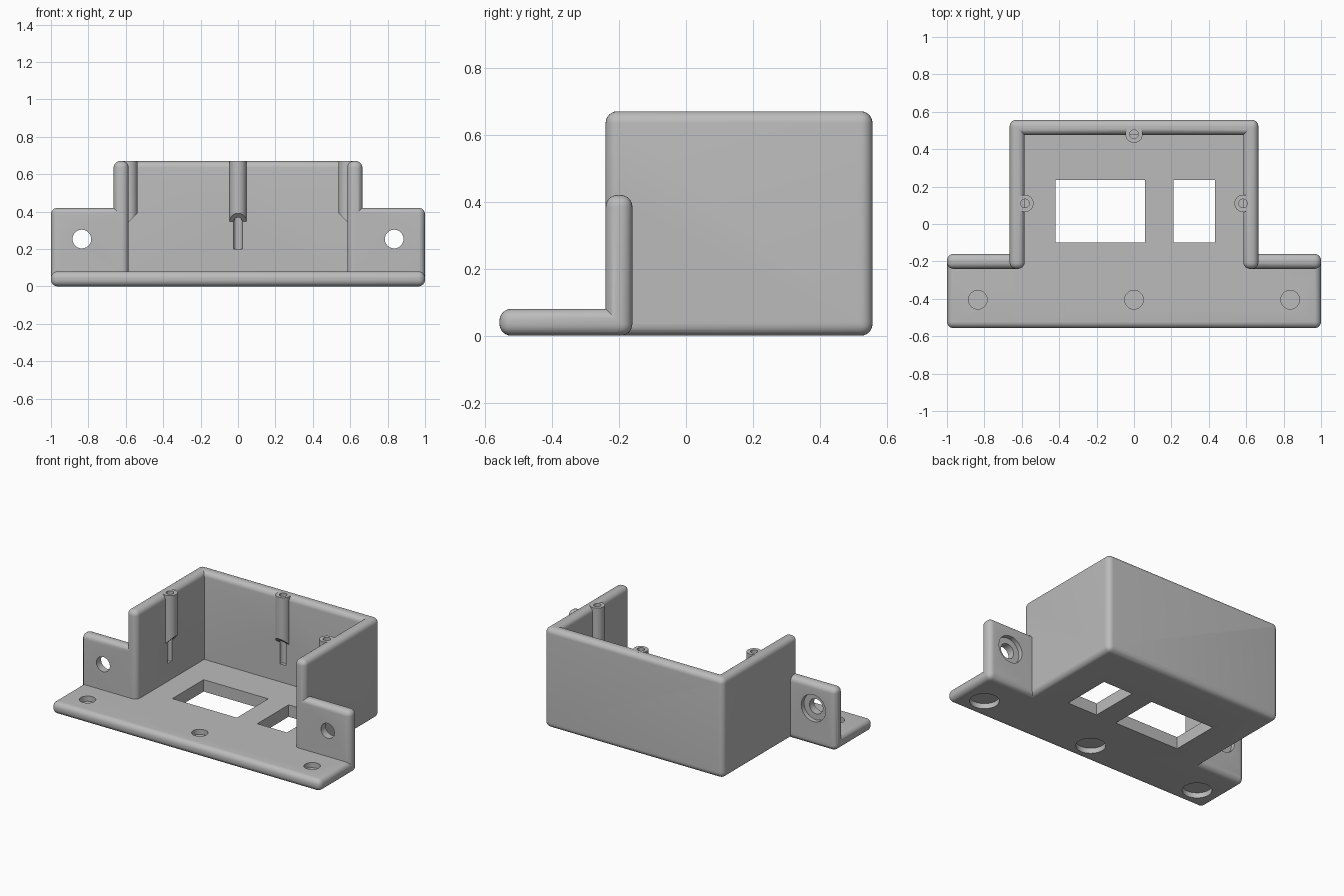
import bpy, bmesh, math
from mathutils import Matrix

if "Cube" in bpy.data.objects:
    bpy.data.objects.remove(bpy.data.objects["Cube"], do_unlink=True)

WALL, HEIGHT, ROUND = 0.08, 0.67, 0.035
BACK, SIDE, EAR_Y = 0.557, 0.665, -0.24

grey = bpy.data.materials.new("light grey plastic")
grey.use_nodes = True
grey.diffuse_color = (0.5, 0.5, 0.5, 1)
grey.node_tree.nodes["Principled BSDF"].inputs["Base Color"].default_value = (0.5, 0.5, 0.5, 1)


def finish(bm, name):
    mesh = bpy.data.meshes.new(name)
    bmesh.ops.recalc_face_normals(bm, faces=bm.faces)
    bm.to_mesh(mesh)
    bm.free()
    mesh.materials.append(grey)
    obj = bpy.data.objects.new(name, mesh)
    bpy.context.collection.objects.link(obj)
    return obj


def box(name, x, y, z, radius=ROUND):
    """Box between the given (low, high) ranges, with rounded edges."""
    bm = bmesh.new()
    bmesh.ops.create_cube(bm, size=1)
    for v in bm.verts:
        v.co = [r[0] if c < 0 else r[1] for c, r in zip(v.co, (x, y, z))]
    if radius:
        bmesh.ops.bevel(bm, geom=bm.edges[:], offset=radius, segments=6,
                        profile=0.5, affect='EDGES')
    return finish(bm, name)


def rod(name, x, y, low, high, radius, slant=(0, 0), along_y=False):
    """Cylinder along z (or y); slant tilts its lower end."""
    bm = bmesh.new()
    bmesh.ops.create_cone(bm, cap_ends=True, segments=40, radius1=radius,
                          radius2=radius, depth=1)
    for v in bm.verts:
        tilt = v.co.x * slant[0] + v.co.y * slant[1]
        v.co.z = high if v.co.z > 0 else low + tilt
    if along_y:
        bm.transform(Matrix.Rotation(-math.pi / 2, 4, 'X'))
        bm.transform(Matrix.Translation((x, 0, y)))
    else:
        bm.transform(Matrix.Translation((x, y, 0)))
    return finish(bm, name)


def combine(body, part, operation):
    """Merge a part into the body, or cut it away, then drop the helper."""
    mod = body.modifiers.new(part.name, 'BOOLEAN')
    mod.operation, mod.solver, mod.object = operation, 'MANIFOLD', part
    bpy.context.view_layer.objects.active = body
    bpy.ops.object.modifier_apply(modifier=mod.name)
    bpy.data.objects.remove(part, do_unlink=True)


# Floor and front mounting plate
body = box("bracket_tray", (-SIDE, SIDE), (-0.4, BACK), (0, WALL))
parts = [box("front_plate", (-1, 1), (-BACK, EAR_Y + WALL), (0, WALL)),
         box("back_wall", (-SIDE, SIDE), (BACK - WALL, BACK), (0, HEIGHT))]
cutters = []

# Side walls and upright ears
for s in (-1, 1):
    inner = s * (SIDE - WALL)
    parts.append(box("side_wall", sorted((inner, s * SIDE)), (EAR_Y, BACK), (0, HEIGHT)))
    parts.append(box("ear", sorted((inner, s)), (EAR_Y, EAR_Y + WALL), (0, 0.42)))
    # Ear screw hole with a counterbore at the back
    cutters.append(rod("ear_hole", s * 0.835, 0.253, -0.4, 0, 0.05, along_y=True))
    cutters.append(rod("ear_counterbore", s * 0.835, 0.253, -0.19, 0, 0.09, along_y=True))

# Screw posts with slanted undersides and pilot holes running down the wall
for x, y, slant in ((0, 0.48, (0, -1)), (-0.583, 0.11, (1, 0)), (0.583, 0.11, (-1, 0))):
    parts.append(rod("screw_post", x, y, 0.345, HEIGHT, 0.046, slant))
    cutters.append(rod("pilot_hole", x, y, 0.2, 0.8, 0.023))

# Floor holes: a pocket above and a wider recess below a thin web
for x in (-0.835, 0, 0.835):
    cutters.append(rod("floor_hole", x, -0.405, 0.045, 0.2, 0.05))
    cutters.append(rod("floor_recess", x, -0.405, -0.1, 0.035, 0.09))

# Rectangular floor openings
for x in ((-0.42, 0.06), (0.212, 0.433)):
    cutters.append(box("floor_opening", x, (-0.098, 0.235), (-0.1, 0.2), 0))

for p in parts:
    combine(body, p, 'UNION')
for c in cutters:
    combine(body, c, 'DIFFERENCE')

# Smooth the rounded surfaces only, keeping flat faces and hard edges crisp
for f in body.data.polygons:
    f.use_smooth = max(abs(c) for c in f.normal) < 0.999
body.data.set_sharp_from_angle(angle=math.radians(30))
